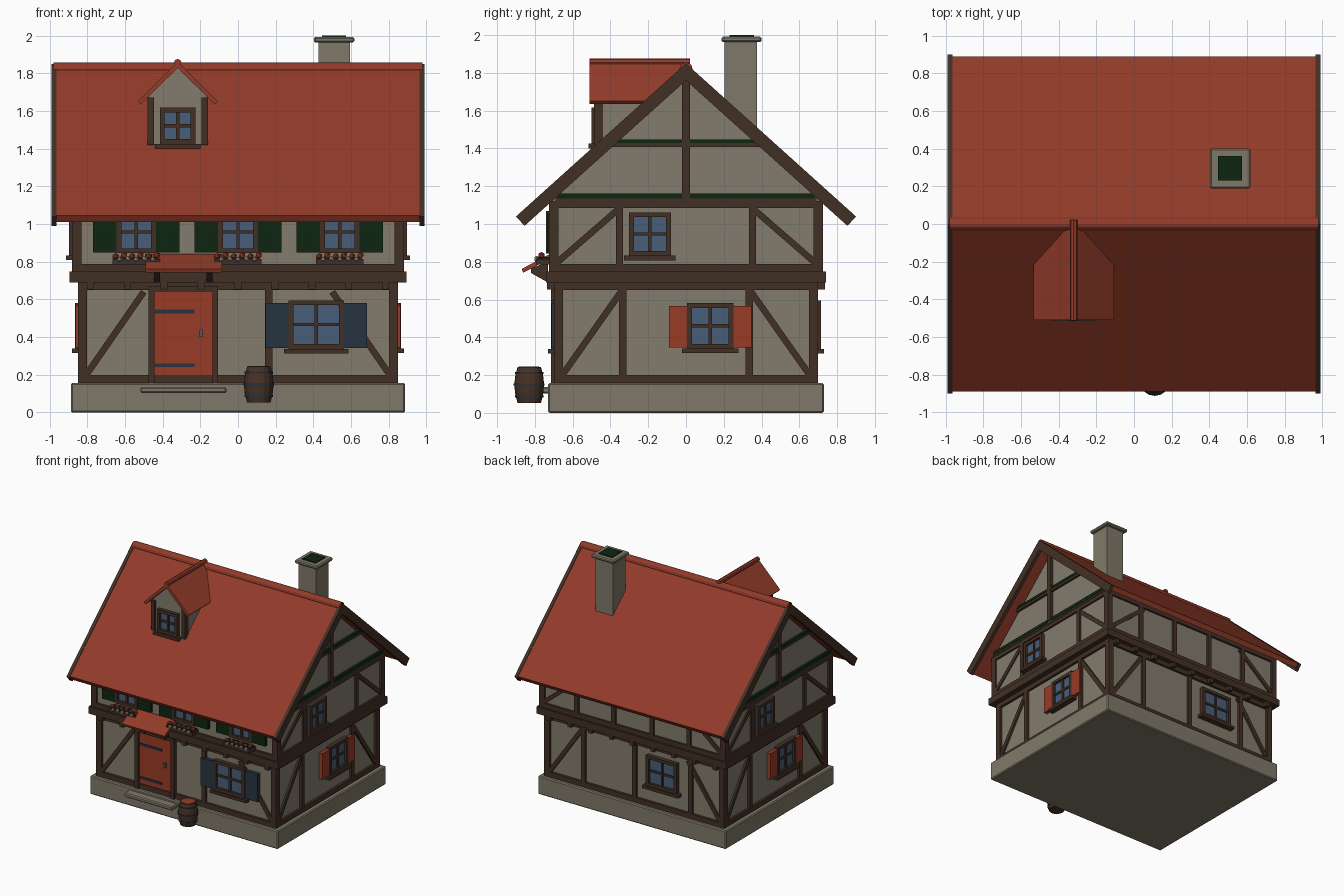
import bpy, bmesh, math
from mathutils import Matrix, Vector

if "Cube" in bpy.data.objects:
    bpy.data.objects.remove(bpy.data.objects["Cube"])

def lin(c):
    c /= 255
    return c / 12.92 if c <= 0.04045 else ((c + 0.055) / 1.055) ** 2.4

COLOURS = {"plaster": (130, 124, 108), "stone": (127, 121, 104), "timber": (66, 48, 37),
           "roof_tile": (146, 59, 41), "painted_red": (152, 59, 38), "dark_green": (14, 38, 17),
           "slate_blue": (39, 51, 65), "glass": (72, 94, 120), "white_petal": (165, 160, 155),
           "barrel_wood": (72, 50, 37)}
MATS = {}
for n, c in COLOURS.items():
    MATS[n] = bpy.data.materials.new(n)
    MATS[n].diffuse_color = (*map(lin, c), 1)

parts = {}

def part(name):
    return parts.setdefault(name, (bmesh.new(), []))

def paint(name, faces, mat):
    slots = part(name)[1]
    if mat not in slots:
        slots.append(mat)
    for f in faces:
        f.material_index = slots.index(mat)

def prism(name, poly, d0, d1, mat, turn=0):
    """Extrude a (u, z) outline outward from d0 to d1; turn 0 front, 1 right, 2 back, 3 left."""
    bm = part(name)[0]
    rot = Matrix.Rotation(turn * math.pi / 2, 3, 'Z')
    a, b = [[bm.verts.new(rot @ Vector((u, -d, z))) for u, z in poly] for d in (d0, d1)]
    n = len(poly)
    faces = [bm.faces.new(a[::-1]), bm.faces.new(b)]
    faces += [bm.faces.new((a[i], a[(i + 1) % n], b[(i + 1) % n], b[i])) for i in range(n)]
    paint(name, faces, mat)

def box(name, u0, u1, z0, z1, d0, d1, mat, turn=0):
    prism(name, [(u0, z0), (u1, z0), (u1, z1), (u0, z1)], d0, d1, mat, turn)

def brace(name, a, b, w, d0, d1, turn):
    a, b = Vector(a), Vector(b)
    t = (b - a).normalized() * w / 2
    s = Vector((-t.y, t.x))
    prism(name, [a + s, a - s, b - s, b + s], d0, d1, "timber", turn)

def circle(u, z, r, n):
    return [(u + r * math.cos(2 * math.pi * i / n), z + r * math.sin(2 * math.pi * i / n)) for i in range(n)]

def lathe(name, x, y, profile, mat, n=16):
    bm = part(name)[0]
    rings = [[bm.verts.new((x + p[0], y + p[1], z)) for p in circle(0, 0, r, n)] for r, z in profile]
    faces = [bm.faces.new(rings[0][::-1]), bm.faces.new(rings[-1])]
    for a, b in zip(rings, rings[1:]):
        faces += [bm.faces.new((a[i], a[(i + 1) % n], b[(i + 1) % n], b[i])) for i in range(n)]
    paint(name, faces, mat)

def ball(name, loc, r, mat):
    bm = part(name)[0]
    res = bmesh.ops.create_icosphere(bm, subdivisions=1, radius=r, matrix=Matrix.Translation(loc))
    paint(name, {f for v in res["verts"] for f in v.link_faces}, mat)

def window(name, u0, u1, z0, z1, d, turn=0, shutter=None, sw=0.1, sill=True):
    w = 0.026
    um, zm = (u0 + u1) / 2, (z0 + z1) / 2
    box(name, u0 + 0.01, u1 - 0.01, z0 + 0.01, z1 - 0.01, d - 0.02, d + 0.01, "glass", turn)
    for a, b in ((u0, u0 + w), (u1 - w, u1)):
        box(name, a, b, z0, z1, d - 0.02, d + 0.03, "timber", turn)
    for a, b in ((z0, z0 + w), (z1 - w, z1)):
        box(name, u0 + w, u1 - w, a, b, d - 0.02, d + 0.03, "timber", turn)
    box(name, um - 0.009, um + 0.009, z0 + w, z1 - w, d, d + 0.02, "timber", turn)
    box(name, u0 + w, u1 - w, zm - 0.009, zm + 0.009, d, d + 0.019, "timber", turn)
    if sill:
        box(name, u0 - 0.025, u1 + 0.025, z0 - 0.024, z0, d - 0.02, d + 0.045, "timber", turn)
    if shutter:
        for a, b in ((u0 - sw, u0), (u1, u1 + sw)):
            box(name + "_shutters", a, b, z0 + 0.005, z1 - 0.015, d - 0.01, d + 0.026, shutter, turn)

# stone plinth, plaster storeys with gable
box("plinth", -0.887, 0.887, 0, 0.157, -0.73, 0.73, "stone")
box("ground_floor_wall", -0.83, 0.83, 0.15, 0.7, -0.68, 0.68, "plaster")
prism("upper_wall", [(-0.708, 0.72), (0.708, 0.72), (0.708, 1.13), (0, 1.775), (-0.708, 1.13)],
      -0.865, 0.865, "plaster", 1)
box("floor_band", -0.895, 0.895, 0.69, 0.748, -0.74, 0.74, "timber")

# timber framing on all four sides
for k in range(4):
    side = k % 2
    for floor, U, D, z0, z1, zl, zh in (("ground", (0.85, 0.7)[side], (0.7, 0.85)[side], 0.157, 0.69, 0.2, 0.65),
                                        ("upper", (0.88, 0.725)[side], (0.725, 0.88)[side], 0.74, 1.122, 0.788, 1.085)):
        name = floor + "_timbers_" + ("front", "right", "back", "left")[k]
        box(name, -U, U, z0, zl, D - 0.05, D, "timber", k)
        box(name, -U, U, zh, z1, D - 0.05, D, "timber", k)
        for s in (-1, 1):
            box(name, s * U, s * (U - 0.042), zl, zh, D - 0.05, D, "timber", k)
            if side:
                inner = 0.335 if floor == "ground" else 0.352
            else:
                inner = 0.49
            if k == 0 and floor == "upper":
                continue
            low = zl if floor == "ground" else zl + 0.01
            brace(name, (s * (U - 0.045), low), (s * (inner + 0.01), zh - 0.01), 0.034, D - 0.05, D - 0.004, k)
        posts = {("ground", 0): (0.163,), ("ground", 2): (-0.48, 0, 0.53), ("upper", 0): (),
                 ("upper", 2): (-0.53, -0.18, 0.18, 0.53)}.get((floor, k), (-inner, inner))
        for p in posts:
            box(name, p - 0.019, p + 0.019, zl, zh, D - 0.05, D, "timber", k)
    if side:
        # gable beams with a green top strip
        g = "gable_timbers_" + ("right" if k == 1 else "left")
        box(g, -0.69, 0.69, 1.118, 1.16, 0.85, 0.884, "timber", k)
        box(g, -0.41, 0.41, 1.408, 1.446, 0.85, 0.884, "timber", k)
        box(g, -0.022, 0.022, 1.15, 1.76, 0.85, 0.888, "timber", k)
        for a, b in ((-0.68, -0.022), (0.022, 0.68)):
            box(g, a, b, 1.134, 1.162, 0.86, 0.887, "dark_green", k)
            box(g, a * 0.58, b * 0.58, 1.428, 1.448, 0.86, 0.887, "dark_green", k)
    else:
        for i in range(9):
            x = -0.784 + i * 0.196
            box("joist_ends", x - 0.018, x + 0.018, 0.652, 0.692, 0.68, 0.735, "timber", k)

# main roof, bargeboards and ridge
for s in (-1, 1):
    prism("main_roof", [(0, 1.845), (s * 0.89, 1.045), (s * 0.868, 1.01), (0, 1.79)], -0.97, 0.97, "roof_tile", 1)
    for k in (1, 3):
        prism("bargeboards", [(0, 1.85), (s * 0.9, 1.04), (s * 0.855, 0.99), (0, 1.76)], 0.962, 0.99, "timber", k)
prism("ridge_cap", circle(0, 1.822, 0.034, 12), -0.98, 0.98, "roof_tile", 1)

# dormer
C = -0.32
prism("dormer_wall", [(C - 0.155, 1.39), (C + 0.155, 1.39), (C + 0.155, 1.68), (C, 1.835), (C - 0.155, 1.68)],
      0.05, 0.47, "plaster")
for s in (-1, 1):
    prism("dormer_roof", [(C, 1.862), (C + s * 0.213, 1.65), (C + s * 0.197, 1.634), (C, 1.828)], 0, 0.51, "roof_tile")
    box("dormer_posts", C + s * 0.16, C + s * 0.126, 1.42, 1.67, 0.44, 0.486, "timber")
prism("dormer_ridge", circle(C, 1.856, 0.02, 8), -0.02, 0.512, "roof_tile")
window("dormer_window", C - 0.095, C + 0.095, 1.425, 1.618, 0.47)

# chimney
box("chimney", 0.428, 0.594, 1.35, 1.965, -0.375, -0.205, "stone")
box("chimney_cap", 0.402, 0.617, 1.963, 1.992, -0.4, -0.188, "stone")
box("chimney_flue", 0.445, 0.573, 1.98, 2.0, -0.36, -0.23, "dark_green")

# windows
for i, x in enumerate((-0.54, 0, 0.54)):
    window("upper_front_window_%d" % (i + 1), x - 0.105, x + 0.105, 0.845, 1.07, 0.71, 0, "dark_green", 0.125, False)
    fb = "flower_box_%d" % (i + 1)
    box(fb, x - 0.125, x + 0.125, 0.785, 0.815, 0.71, 0.795, "timber")
    box(fb, x - 0.115, x + 0.115, 0.81, 0.826, 0.72, 0.785, "dark_green")
    for j in range(6):
        fx = x - 0.11 + j * 0.044
        ball(fb, (fx, -0.765, 0.828 + 0.006 * (j % 2)), 0.019, "painted_red")
        if j < 5:
            ball(fb, (fx + 0.022, -0.79, 0.812 + 0.005 * (j % 2)), 0.015, "white_petal")
window("ground_front_window", 0.268, 0.562, 0.338, 0.595, 0.685, 0, "slate_blue", 0.122)
window("ground_back_window", 0.12, 0.41, 0.338, 0.595, 0.685, 2)
for k, s in ((1, "right"), (3, "left")):
    window("ground_window_" + s, 0.005, 0.252, 0.34, 0.582, 0.835, k, "painted_red", 0.096)
    window("upper_window_" + s, -0.302, -0.08, 0.832, 1.062, 0.868, k)

# door, frame, hinges, step and hood
box("door", -0.442, -0.13, 0.165, 0.645, 0.66, 0.695, "painted_red")
for a, b in ((-0.475, -0.442), (-0.136, -0.105)):
    box("door_frame", a, b, 0.157, 0.67, 0.66, 0.715, "timber")
box("door_frame", -0.475, -0.105, 0.642, 0.672, 0.66, 0.716, "timber")
for z in (0.25, 0.535):
    box("door_hinges", -0.44, -0.23, z - 0.01, z + 0.01, 0.69, 0.702, "slate_blue")
box("door_handle", -0.203, -0.188, 0.4, 0.44, 0.69, 0.715, "glass")
box("door_step", -0.518, -0.062, 0.102, 0.136, 0.7, 0.8, "stone")
prism("door_hood", [(-0.87, 0.762), (-0.72, 0.842), (-0.72, 0.815), (-0.862, 0.742)], -0.49, -0.085, "roof_tile", 1)
for x in (-0.43, -0.15):
    prism("hood_brackets", [(-0.82, 0.765), (-0.82, 0.74), (-0.73, 0.69), (-0.73, 0.8)],
          x - 0.016, x + 0.016, "timber", 1)

# barrel
lathe("barrel", 0.11, -0.83, [(0.062, 0.052), (0.074, 0.1), (0.079, 0.148), (0.074, 0.196), (0.062, 0.243)], "barrel_wood")
for z in (0.082, 0.144, 0.205):
    r = 0.082 if z == 0.144 else 0.0745
    lathe("barrel_hoops", 0.11, -0.83, [(r, z), (r, z + 0.012)], "slate_blue")
lathe("barrel_lid", 0.11, -0.83, [(0.053, 0.238), (0.053, 0.246)], "painted_red")

# turn the collected parts into objects
for name, (bm, slots) in parts.items():
    bmesh.ops.recalc_face_normals(bm, faces=bm.faces)
    me = bpy.data.meshes.new(name)
    bm.to_mesh(me)
    bm.free()
    for m in slots:
        me.materials.append(MATS[m])
    ob = bpy.data.objects.new(name, me)
    bpy.context.collection.objects.link(ob)
    if name in ("plinth", "chimney_cap", "door_step"):
        bev = ob.modifiers.new("bevel", 'BEVEL')
        bev.width, bev.segments = 0.008, 1

for m in bpy.data.materials:
    if m.users and not m.is_grease_pencil:
        m.use_nodes = True
        m.node_tree.nodes["Principled BSDF"].inputs["Base Color"].default_value = m.diffuse_color
